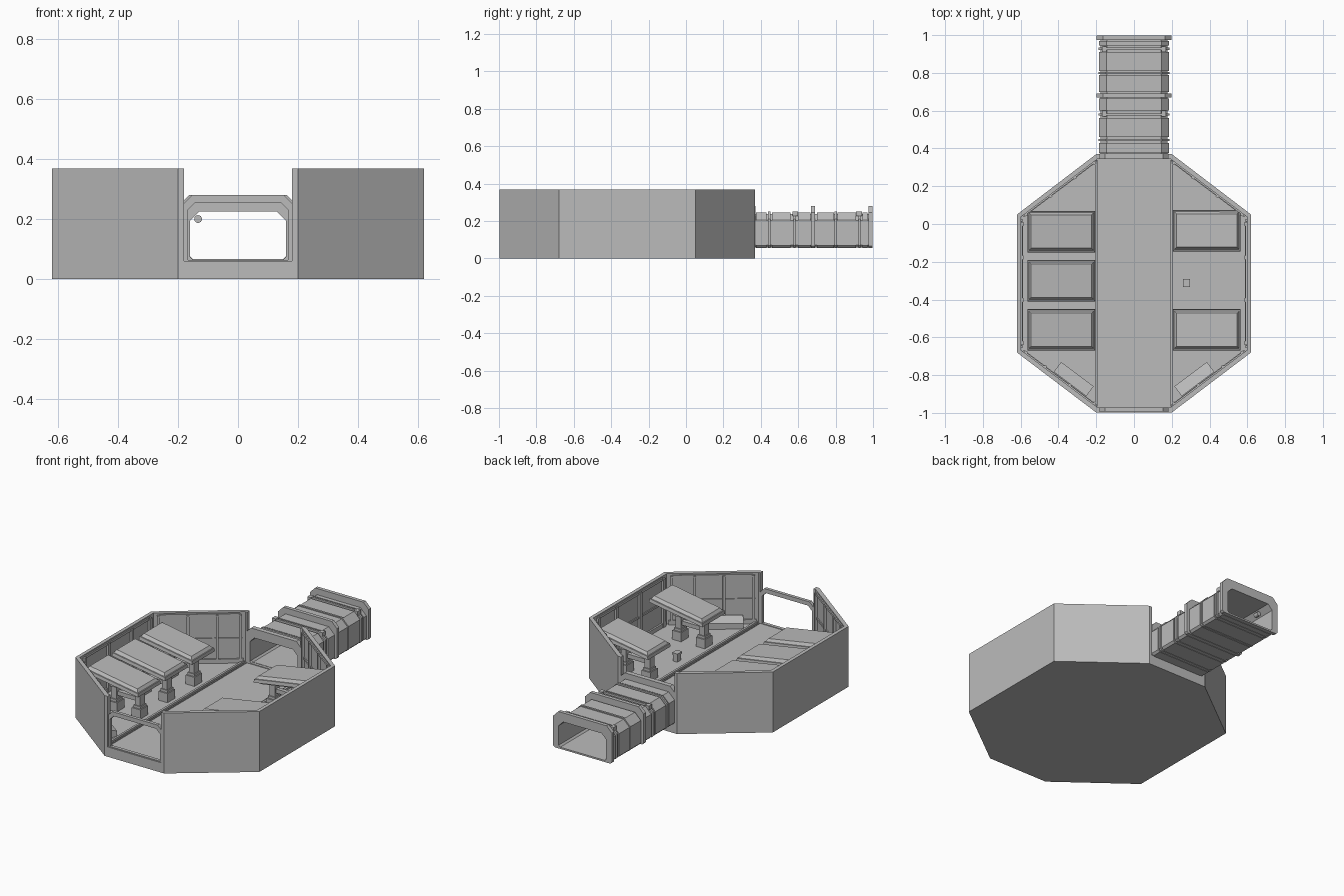
import bpy, bmesh, math
from mathutils import Vector

if "Cube" in bpy.data.objects:
    bpy.data.objects.remove(bpy.data.objects["Cube"])

grey = bpy.data.materials.new("light_grey")
grey.diffuse_color = (0.5, 0.5, 0.5, 1)
grey.use_nodes = True
grey.node_tree.nodes["Principled BSDF"].inputs["Base Color"].default_value = grey.diffuse_color


def finish(name, bm):
    bmesh.ops.recalc_face_normals(bm, faces=bm.faces)
    me = bpy.data.meshes.new(name)
    bm.to_mesh(me)
    bm.free()
    me.materials.append(grey)
    ob = bpy.data.objects.new(name, me)
    bpy.context.collection.objects.link(ob)
    return ob


def loft(name, low, high):
    """Solid between two matching closed loops."""
    bm = bmesh.new()
    a = [bm.verts.new(p) for p in low]
    b = [bm.verts.new(p) for p in high]
    n = len(a)
    bm.faces.new(a)
    bm.faces.new(b)
    for i in range(n):
        bm.faces.new((a[i], a[(i + 1) % n], b[(i + 1) % n], b[i]))
    return finish(name, bm)


def prism(name, pts, z0, z1):
    return loft(name, [(x, y, z0) for x, y in pts], [(x, y, z1) for x, y in pts])


def box(name, x0, x1, y0, y1, z0, z1):
    return prism(name, [(x0, y0), (x1, y0), (x1, y1), (x0, y1)], z0, z1)


def ring(name, outer, inner, y0, y1):
    """Hollow frame: matching xz profiles extruded along y."""
    bm = bmesh.new()
    loops = [[bm.verts.new((x, y, z)) for x, z in prof]
             for prof, y in ((outer, y0), (outer, y1), (inner, y1), (inner, y0))]
    n = len(outer)
    for k in range(4):
        a, b = loops[k], loops[(k + 1) % 4]
        for i in range(n):
            j = (i + 1) % n
            bm.faces.new((a[i], a[j], b[j], b[i]))
    return finish(name, bm)


def arch(w, z0, z1, top, foot):
    """Eight-sided arch profile with chamfered corners."""
    half = [(w - foot, z0), (w, z0 + foot), (w, z1 - top), (w - top, z1)]
    return half + [(-x, z) for x, z in reversed(half)]


def along(name, p, q, t0, t1, depth, z0, z1):
    """Block against the inside of a wall running from p to q."""
    p, q = Vector(p), Vector(q)
    d = (q - p).normalized()
    nrm = Vector((-d.y, d.x))
    if nrm.dot(Vector((0, -0.315)) - p) < 0:
        nrm = -nrm
    a, b = p.lerp(q, t0), p.lerp(q, t1)
    prism(name, [a, b, b + nrm * depth, a + nrm * depth], z0, z1)


FLOOR, TOP = 0.06, 0.368

# Octagonal base
half = [(0.2, -0.998), (0.62, -0.68), (0.62, 0.05), (0.2, 0.37)]
prism("base", half + [(-x, y) for x, y in reversed(half)], 0, FLOOR)

inner = [(0.192, -0.972), (0.598, -0.668), (0.598, 0.038), (0.192, 0.345)]
for s, side in ((1, "right"), (-1, "left")):
    def m(pts):
        return [(s * x, y) for x, y in pts]

    # Outer wall with short returns beside the openings
    wall = [(0.18, -0.998)] + half + [(0.18, 0.37), (0.18, 0.345)] + inner[::-1] + [(0.18, -0.972)]
    prism(side + "_wall", m(wall), FLOOR, TOP)

    # Inside trim: rails and vertical ribs
    pts = m(inner)
    for p, q in zip(pts, pts[1:]):
        along(side + "_top_rail", p, q, 0.06, 0.94, 0.007, 0.345, 0.36)
        along(side + "_mid_rail", p, q, 0.03, 0.97, 0.006, 0.2, 0.212)
        along(side + "_skirting", p, q, 0.02, 0.98, 0.01, FLOOR, 0.085)
        for t in (0.04, 0.36, 0.68, 0.93):
            along(side + "_wall_rib", p, q, t, t + 0.03, 0.014, FLOOR, 0.355)

    # Walkway edge rails
    x0, x1 = sorted((s * 0.193, s * 0.206))
    box(side + "_walkway_rail", x0, x1, -0.965, 0.34, FLOOR, FLOOR + 0.012)
    x0, x1 = sorted((s * 0.18, s * 0.187))
    box(side + "_walkway_strip", x0, x1, -0.965, 0.34, FLOOR, FLOOR + 0.005)

    # Sloped bench along the front diagonal wall
    p, q = Vector(pts[0]), Vector(pts[1])
    d = (q - p).normalized()
    n = Vector((-s * abs(d.y), abs(d.x)))
    a, b = p + d * 0.085 + n * 0.012, p + d * 0.3 + n * 0.012
    foot = [a, b, b + n * 0.065, a + n * 0.065]
    loft(side + "_bench", [(v.x, v.y, FLOOR) for v in foot],
         [(v.x, v.y, z) for v, z in zip(foot, (0.115, 0.115, 0.095, 0.095))])

    # Workstations with tilted canopies
    for yc in ((-0.035, -0.56) if s > 0 else (-0.04, -0.3, -0.56)):
        def slab(name, hx, hy, z, thick, taper):
            def loop(k, dz):
                return [(s * (0.385 + u * (hx - k)), yc + v * (hy - k),
                         z + dz + u * hx * 0.16)
                        for u, v in ((-1, -1), (1, -1), (1, 1), (-1, 1))]
            loft(name, loop(0, 0), loop(taper, thick))
        slab(side + "_canopy_rim", 0.18, 0.11, 0.258, 0.02, 0.003)
        slab(side + "_canopy_top", 0.172, 0.1, 0.278, 0.017, 0.012)
        slab(side + "_canopy_underside", 0.15, 0.085, 0.243, 0.015, 0)
        for xc in (0.27, 0.43):
            def post(name, hx, hy, z0, z1):
                box(name, s * xc - hx, s * xc + hx, yc - hy, yc + hy, z0, z1)
            post(side + "_post", 0.018, 0.022, FLOOR, 0.25)
            post(side + "_post_foot", 0.03, 0.036, FLOOR, 0.115)
            post(side + "_post_collar", 0.024, 0.028, 0.115, 0.13)
            post(side + "_post_head", 0.025, 0.032, 0.205, 0.245)
        box(side + "_post_tie", *sorted((s * 0.27, s * 0.43)), yc - 0.012, yc + 0.012, 0.15, 0.175)

# Small floor stand
box("stand_foot", 0.264, 0.292, -0.33, -0.294, FLOOR, 0.1)
box("stand_top", 0.26, 0.296, -0.334, -0.29, 0.1, 0.112)

# Doorway frames at the front and the back
door = arch(0.183, FLOOR, 0.28, 0.03, 0.002)
ring("front_door_frame", door, arch(0.168, FLOOR + 0.004, 0.255, 0.025, 0.002), -0.992, -0.972)
ring("back_door_frame", door, arch(0.16, FLOOR + 0.004, 0.225, 0.03, 0.01), 0.343, 0.372)

# Connecting tunnel: shell, panels, flanges and thin bands
hole = arch(0.16, 0.066, 0.225, 0.03, 0.01)
ring("tunnel_shell", arch(0.178, 0.058, 0.237, 0.035, 0.012), hole, 0.36, 0.995)
for y0, y1 in ((0.375, 0.43), (0.46, 0.56), (0.6, 0.665), (0.7, 0.79), (0.81, 0.91), (0.945, 0.97)):
    ring("tunnel_panel", arch(0.186, 0.056, 0.245, 0.04, 0.012), hole, y0, y1)
for y in (0.68, 0.986):
    ring("tunnel_flange", arch(0.198, 0.056, 0.28, 0.035, 0.01), hole, y - 0.011, y + 0.011)
for y in (0.445, 0.58, 0.8, 0.928):
    ring("tunnel_band", arch(0.188, 0.056, 0.249, 0.04, 0.012), hole, y - 0.006, y + 0.006)
for s in (1, -1):
    for y in (0.585, 0.925):
        box("tunnel_clamp", s * 0.158 - 0.012, s * 0.158 + 0.012, y - 0.015, y + 0.015, 0.225, 0.25)

# Small round lamp inside the tunnel
bm = bmesh.new()
bmesh.ops.create_cone(bm, cap_ends=True, segments=16, radius1=0.013, radius2=0.013, depth=0.03)
lamp = finish("tunnel_lamp", bm)
lamp.rotation_euler = (math.pi / 2, 0, 0)
lamp.location = (-0.133, 0.9, 0.2)
